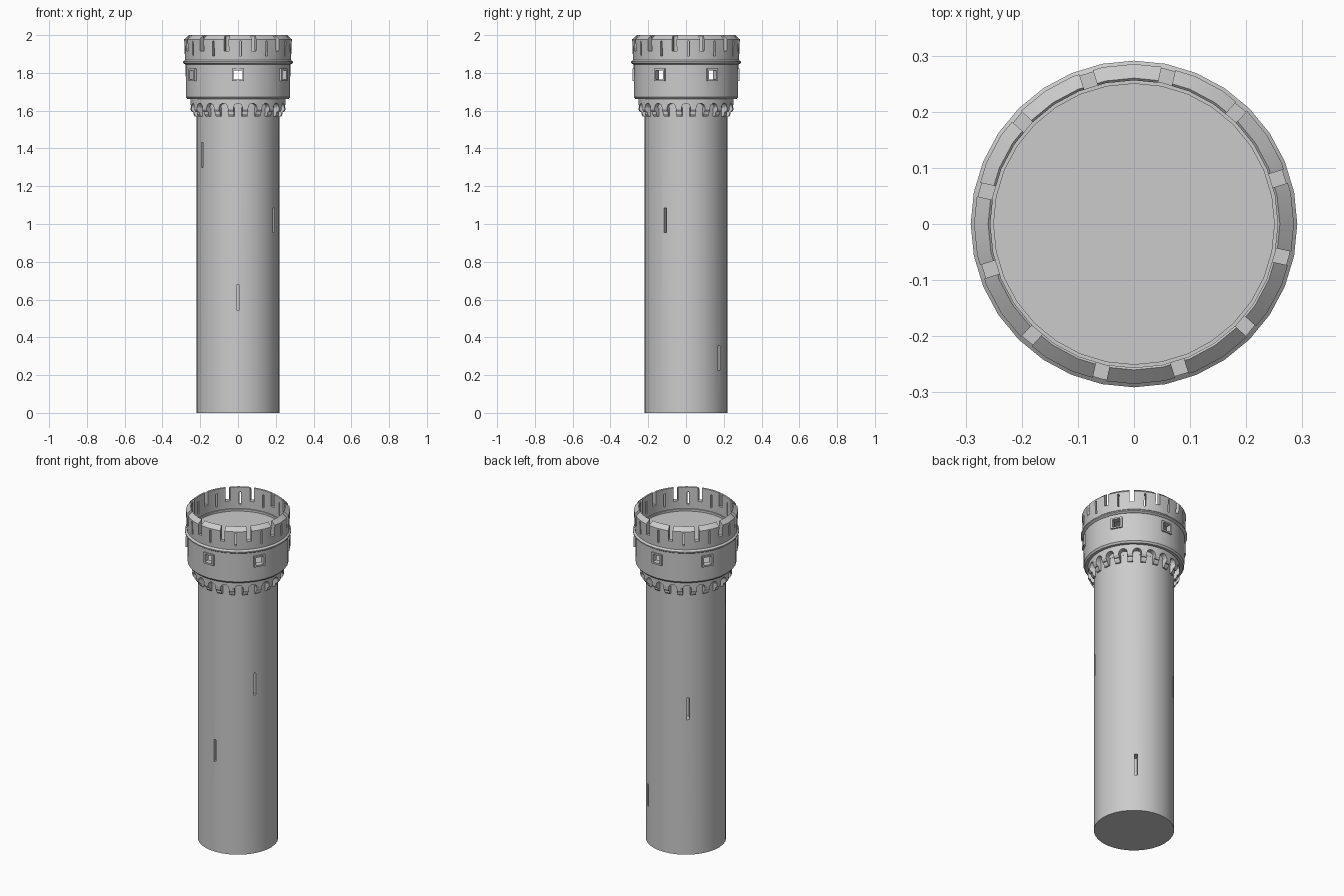
import bpy, bmesh
from math import radians, pi
from mathutils import Matrix, Vector

if "Cube" in bpy.data.objects:
    bpy.data.objects.remove(bpy.data.objects["Cube"])

SIDES = 32
stone = bpy.data.materials.new("grey_stone")
stone.use_nodes = True
COLOUR = (0.6, 0.6, 0.6, 1)
stone.diffuse_color = COLOUR
stone.node_tree.nodes["Principled BSDF"].inputs["Base Color"].default_value = COLOUR


def finish(bm, name):
    bmesh.ops.recalc_face_normals(bm, faces=bm.faces)
    mesh = bpy.data.meshes.new(name)
    bm.to_mesh(mesh)
    bm.free()
    mesh.materials.append(stone)
    ob = bpy.data.objects.new(name, mesh)
    bpy.context.collection.objects.link(ob)
    return ob


def lathe(name, profile):
    """Turn a closed (radius, height) outline into a ring."""
    bm = bmesh.new()
    verts = [bm.verts.new((r, 0, z)) for r, z in profile]
    edges = [bm.edges.new((v, verts[i - 1])) for i, v in enumerate(verts)]
    bmesh.ops.spin(bm, geom=verts + edges, cent=(0, 0, 0), axis=(0, 0, 1),
                   angle=2 * pi, steps=SIDES)
    bmesh.ops.remove_doubles(bm, verts=bm.verts, dist=0.0001)
    return finish(bm, name)


def disc(name, radius, z0, z1):
    bm = bmesh.new()
    bmesh.ops.create_cone(bm, cap_ends=True, segments=SIDES, radius1=radius, radius2=radius,
                          depth=z1 - z0, matrix=Matrix.Translation((0, 0, (z0 + z1) / 2)))
    return finish(bm, name)


def turn(angle):
    return Matrix.Rotation(radians(angle), 4, 'Z')


def block(bm, angle, r0, r1, width, z0, z1):
    """Box lying along the radius at the given angle."""
    place = Matrix.Translation(((r0 + r1) / 2, 0, (z0 + z1) / 2))
    size = Matrix.Diagonal((r1 - r0, width, z1 - z0, 1))
    bmesh.ops.create_cube(bm, size=1, matrix=turn(angle) @ place @ size)


def cut(target, cutter):
    cutter.hide_render = True
    mod = target.modifiers.new("openings", 'BOOLEAN')
    mod.operation, mod.solver, mod.object = 'DIFFERENCE', 'EXACT', cutter
    bpy.context.view_layer.objects.active = target
    bpy.ops.object.modifier_apply(modifier=mod.name)


def spaced(start, count):
    return [start + i * 360 / count for i in range(count)]


# Shaft with narrow recessed slits
shaft = disc("shaft", 0.22, 0, 1.68)
bm = bmesh.new()
for angle, z in ((-150, 1.365), (-90, 0.61), (-30, 1.02), (53, 0.29), (128, 0.88)):
    block(bm, angle, 0.17, 0.26, 0.016, z - 0.066, z + 0.066)
slit_cutter = finish(bm, "slit_cutter")
cut(shaft, slit_cutter)

# Band of small arches under the head
arch_band = lathe("arch_band", [(0.2, 1.615), (0.252, 1.615), (0.252, 1.665), (0.2, 1.665)])
bm = bmesh.new()
for angle in spaced(0, 20):
    bmesh.ops.create_cone(
        bm, cap_ends=True, segments=16, radius1=0.024, radius2=0.024, depth=0.08,
        matrix=turn(angle) @ Matrix.Translation((0.26, 0, 1.615)) @ Matrix.Rotation(pi / 2, 4, 'Y'))
arch_cutter = finish(bm, "arch_cutter")
cut(arch_band, arch_cutter)

# Stepped corbels between the arches
step = [(0.21, 1.616), (0.252, 1.616), (0.252, 1.605), (0.243, 1.592), (0.237, 1.592),
        (0.237, 1.582), (0.228, 1.568), (0.21, 1.568)]
bm = bmesh.new()
for angle in spaced(9, 20):
    face = bm.faces.new([bm.verts.new(turn(angle) @ Vector((r, -0.015, z))) for r, z in step])
    extruded = bmesh.ops.extrude_face_region(bm, geom=[face], use_keep_orig=True)["geom"]
    bmesh.ops.translate(bm, vec=turn(angle) @ Vector((0, 0.03, 0)),
                        verts=[v for v in extruded if isinstance(v, bmesh.types.BMVert)])
corbels = finish(bm, "corbels")

# Hollow head with six framed windows
head_wall = lathe("head_wall", [(0.2, 1.662), (0.268, 1.662), (0.276, 1.672), (0.277, 1.85),
                                (0.25, 1.85), (0.25, 1.69), (0.2, 1.69)])
frames, openings = bmesh.new(), bmesh.new()
for angle in spaced(-90, 6):
    block(frames, angle, 0.255, 0.284, 0.066, 1.757, 1.822)
    block(openings, angle, 0.22, 0.32, 0.046, 1.766, 1.813)
window_frames = finish(frames, "window_frames")
window_cutter = finish(openings, "window_cutter")
cut(head_wall, window_cutter)
cut(window_frames, window_cutter)

# Moulding and roof floor
moulding = lathe("moulding", [(0.25, 1.845), (0.28, 1.845), (0.291, 1.852),
                              (0.291, 1.859), (0.28, 1.868), (0.25, 1.868)])
roof_floor = disc("roof_floor", 0.258, 1.84, 1.855)

# Parapet with sloping tops, gaps and slits
parapet = lathe("parapet", [(0.256, 1.85), (0.28, 1.85), (0.285, 1.978),
                            (0.26, 2.0), (0.256, 1.996)])
bm = bmesh.new()
for angle in spaced(17.5, 12):
    block(bm, angle, 0.2, 0.34, 0.025, 1.915, 2.05)
    block(bm, angle - 15, 0.2, 0.34, 0.01, 1.89, 1.968)
parapet_cutter = finish(bm, "parapet_cutter")
cut(parapet, parapet_cutter)

for helper in (slit_cutter, arch_cutter, window_cutter, parapet_cutter):
    bpy.data.objects.remove(helper)

# Smooth the round walls, keep edges sharp
bpy.ops.object.select_all(action='DESELECT')
for ob in (shaft, arch_band, corbels, head_wall, window_frames, moulding, roof_floor, parapet):
    ob.select_set(True)
bpy.context.view_layer.objects.active = shaft
bpy.ops.object.shade_smooth_by_angle(angle=radians(25))
